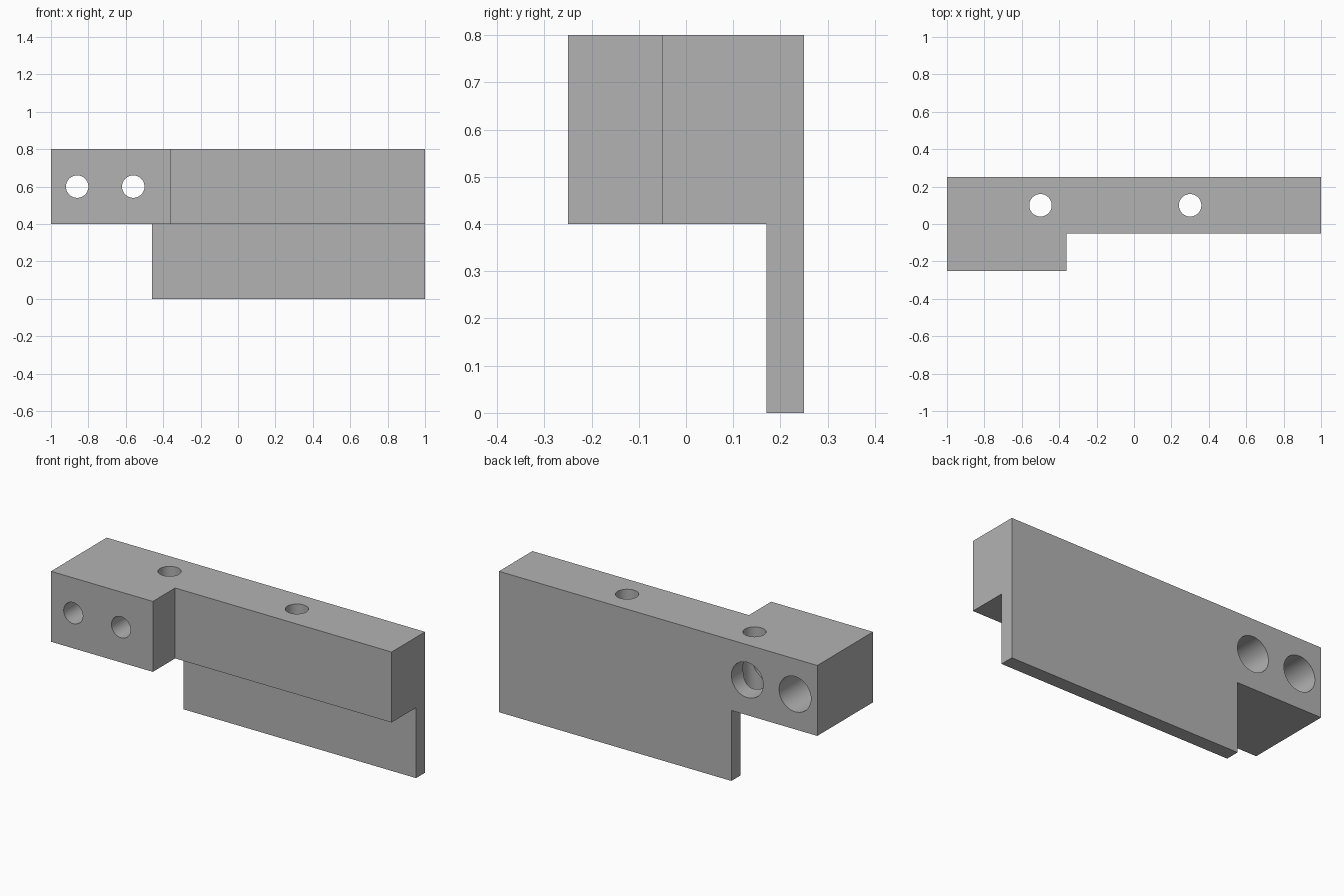
import bpy, math
from mathutils import Vector

cube = bpy.data.objects.get("Cube")
if cube:
    bpy.data.objects.remove(cube, do_unlink=True)

# Plain grey metal
grey = bpy.data.materials.new("grey_metal")
grey.use_nodes = True
colour = (0.45, 0.45, 0.45, 1)
grey.diffuse_color = colour
grey.node_tree.nodes["Principled BSDF"].inputs["Base Color"].default_value = colour


def prism(name, profile, y0, y1):
    """Extrude an x-z outline from y0 to y1."""
    n = len(profile)
    verts = [(x, y, z) for y in (y0, y1) for x, z in profile]
    faces = [list(range(n)), list(range(2 * n - 1, n - 1, -1))]
    faces += [[i, i + n, (i + 1) % n + n, (i + 1) % n] for i in range(n)]
    mesh = bpy.data.meshes.new(name)
    mesh.from_pydata(verts, [], faces)
    mesh.materials.append(grey)
    obj = bpy.data.objects.new(name, mesh)
    bpy.context.collection.objects.link(obj)
    return obj


def box(name, x0, x1, y0, y1, z0, z1):
    return prism(name, [(x0, z0), (x1, z0), (x1, z1), (x0, z1)], y0, y1)


def bore(name, start, end, radius):
    """Round cutter running between two points."""
    a, b = Vector(start), Vector(end)
    bpy.ops.mesh.primitive_cylinder_add(
        vertices=64, radius=radius, depth=(b - a).length, location=(a + b) / 2,
        rotation=(b - a).to_track_quat('Z', 'Y').to_euler())
    obj = bpy.context.object
    obj.name = name
    obj.data.materials.append(grey)
    return obj


# Full-depth silhouette of block and hanging plate
bracket = prism("bracket", [(-1, 0.4), (-0.46, 0.4), (-0.46, 0), (1, 0),
                            (1, 0.8), (-1, 0.8)], -0.25, 0.25)

# Step in the front face, and space in front of the thin plate
cutters = [box("front_step_cutter", -0.36, 1.2, -0.5, -0.05, -0.2, 1),
           box("plate_front_cutter", -1.2, 1.2, -0.5, 0.17, -0.2, 0.4)]

# Horizontal screw holes with wide bores from the back
for x in (-0.86, -0.56):
    cutters.append(bore("screw_hole_cutter", (x, -0.4, 0.6), (x, 0.1, 0.6), 0.06))
    cutters.append(bore("back_bore_cutter", (x, -0.05, 0.6), (x, 0.4, 0.6), 0.1))

# Vertical through holes
for x in (-0.5, 0.3):
    cutters.append(bore("vertical_hole_cutter", (x, 0.1, 0.3), (x, 0.1, 0.9), 0.06))

bpy.ops.object.select_all(action='DESELECT')
bpy.context.view_layer.objects.active = bracket
bracket.select_set(True)
for cutter in cutters:
    mod = bracket.modifiers.new("cut", 'BOOLEAN')
    mod.operation = 'DIFFERENCE'
    mod.solver = 'EXACT'
    mod.object = cutter
    bpy.ops.object.modifier_apply(modifier=mod.name)
for cutter in cutters:
    bpy.data.objects.remove(cutter, do_unlink=True)

bpy.ops.object.shade_smooth_by_angle(angle=math.radians(30))
